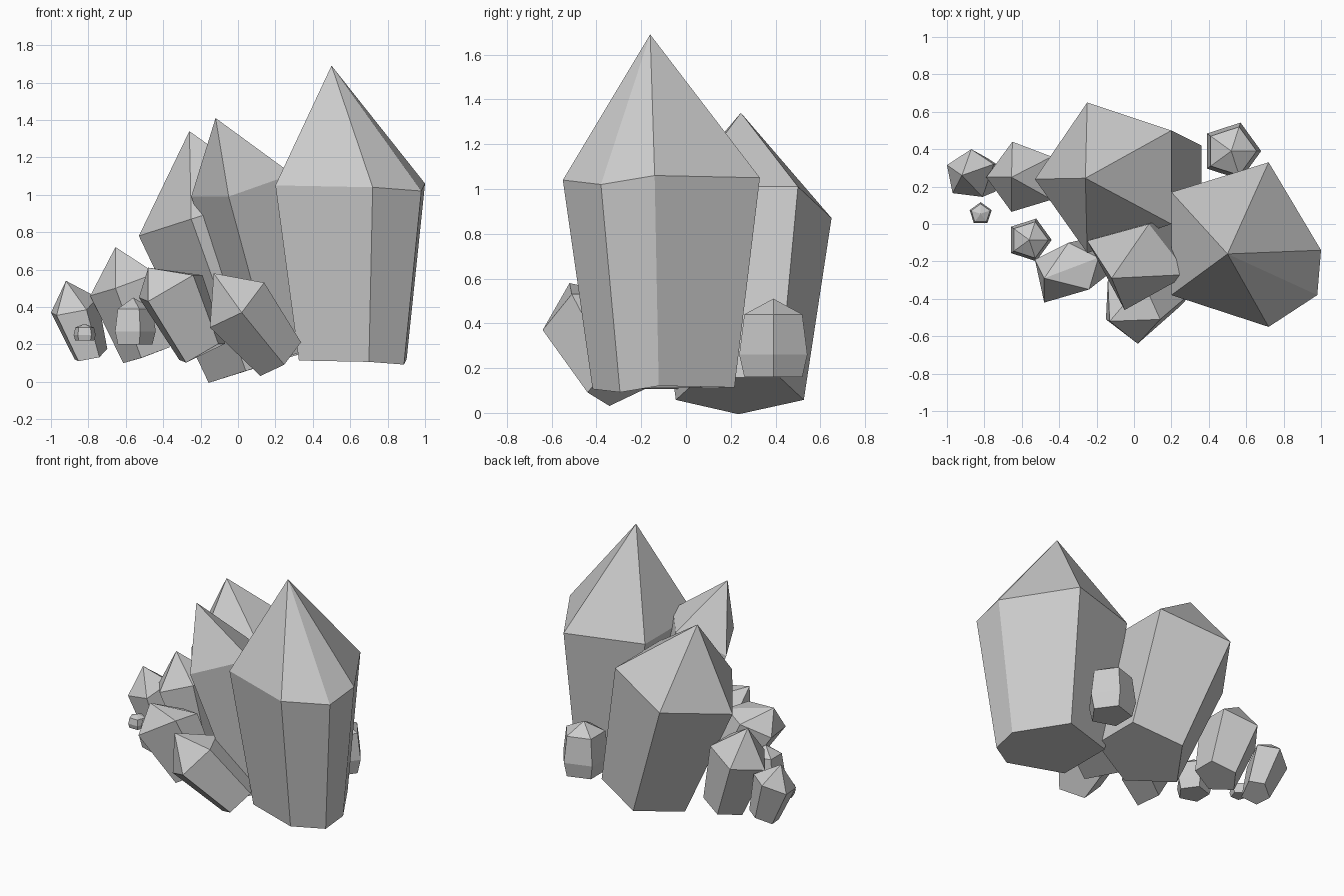
import bpy, math
from mathutils import Vector

if "Cube" in bpy.data.objects:
    bpy.data.objects.remove(bpy.data.objects["Cube"])


def solid(name, rings, apex):
    """Stack of equal-sided rings, flat bottom, pointed top."""
    n = len(rings[0])
    verts = [tuple(p) for r in rings for p in r] + [tuple(apex)]
    faces = [tuple(reversed(range(n)))]
    for k in range(len(rings) - 1):
        for i in range(n):
            j = (i + 1) % n
            faces.append((k * n + i, k * n + j, (k + 1) * n + j, (k + 1) * n + i))
    top = (len(rings) - 1) * n
    faces += [(top + i, top + (i + 1) % n, len(verts) - 1) for i in range(n)]
    mesh = bpy.data.meshes.new(name)
    mesh.from_pydata(verts, [], faces)
    obj = bpy.data.objects.new(name, mesh)
    bpy.context.collection.objects.link(obj)


def crystal(name, apex, shoulder, foot, taper):
    """Shoulder ring (counter-clockwise) shrunk toward the foot centre."""
    ring = [Vector(p) for p in shoulder]
    mid = sum(ring, Vector()) / len(ring)
    base = [Vector(foot) + (p - mid) * taper for p in ring]
    solid(name, [base, ring], apex)


def stub(name, x, y, radius, spin, profile, tip):
    """Upright five-sided crystal with a bulging body."""
    rings = []
    for scale, z in profile:
        angles = [math.radians(spin + 72 * i) for i in range(5)]
        rings.append([(x + radius * scale * math.cos(a),
                       y + radius * scale * math.sin(a), z) for a in angles])
    solid(name, rings, (x, y, tip))


# Large upright crystal
crystal("large_crystal", (.50, -.16, 1.69),
        [(.20, .17, 1.05), (.20, -.38, 1.05), (.72, -.55, 1.04),
         (.98, -.38, 1.02), (1.0, -.14, 1.06), (.72, .33, 1.05)],
        (.64, -.135, .11), .72)

# Leaning rear crystal
crystal("rear_crystal", (-.26, .245, 1.34),
        [(-.53, .24, .78), (-.25, -.155, .87), (.20, 0, 1.01),
         (.20, .50, 1.01), (-.25, .65, .87)],
        (.13, .24, .085), .71)

# Four-sided centre crystal
crystal("centre_crystal", (-.12, -.29, 1.41),
        [(-.25, -.09, .99), (-.05, -.46, .99), (.29, -.27, 1.11), (.08, 0, 1.10)],
        (.24, -.07, .15), .75)

# Short leaning crystals along the front
crystal("front_crystal", (-.13, -.52, .58),
        [(-.15, -.51, .29), (.02, -.64, .37), (.14, -.51, .53),
         (.05, -.31, .53), (-.14, -.30, .39)],
        (.22, -.30, .13), .75)
crystal("front_left_crystal", (-.48, -.29, .61),
        [(-.53, -.19, .45), (-.48, -.42, .43), (-.24, -.35, .57),
         (-.19, -.18, .57), (-.35, -.10, .53)],
        (-.19, -.17, .16), .72)

# Left crystals
crystal("left_crystal", (-.655, .25, .72),
        [(-.79, .25, .46), (-.655, .065, .50), (-.44, .13, .58),
         (-.44, .36, .58), (-.65, .44, .50)],
        (-.475, .25, .145), .71)
crystal("far_left_crystal", (-.92, .26, .54),
        [(-1.0, .315, .37), (-.97, .165, .355), (-.81, .145, .385),
         (-.75, .32, .45), (-.87, .40, .43)],
        (-.79, .26, .14), .70)

# Upright stubs
stub("back_stub", .52, .39, .16, 0, [(.85, .16), (1, .26), (.85, .44)], .51)
stub("left_stub", -.56, -.085, .12, 0, [(.85, .20), (1, .27), (.85, .39)], .45)
stub("tiny_stub", -.82, .055, .062, 90, [(.85, .22), (1, .25), (.85, .29)], .31)
